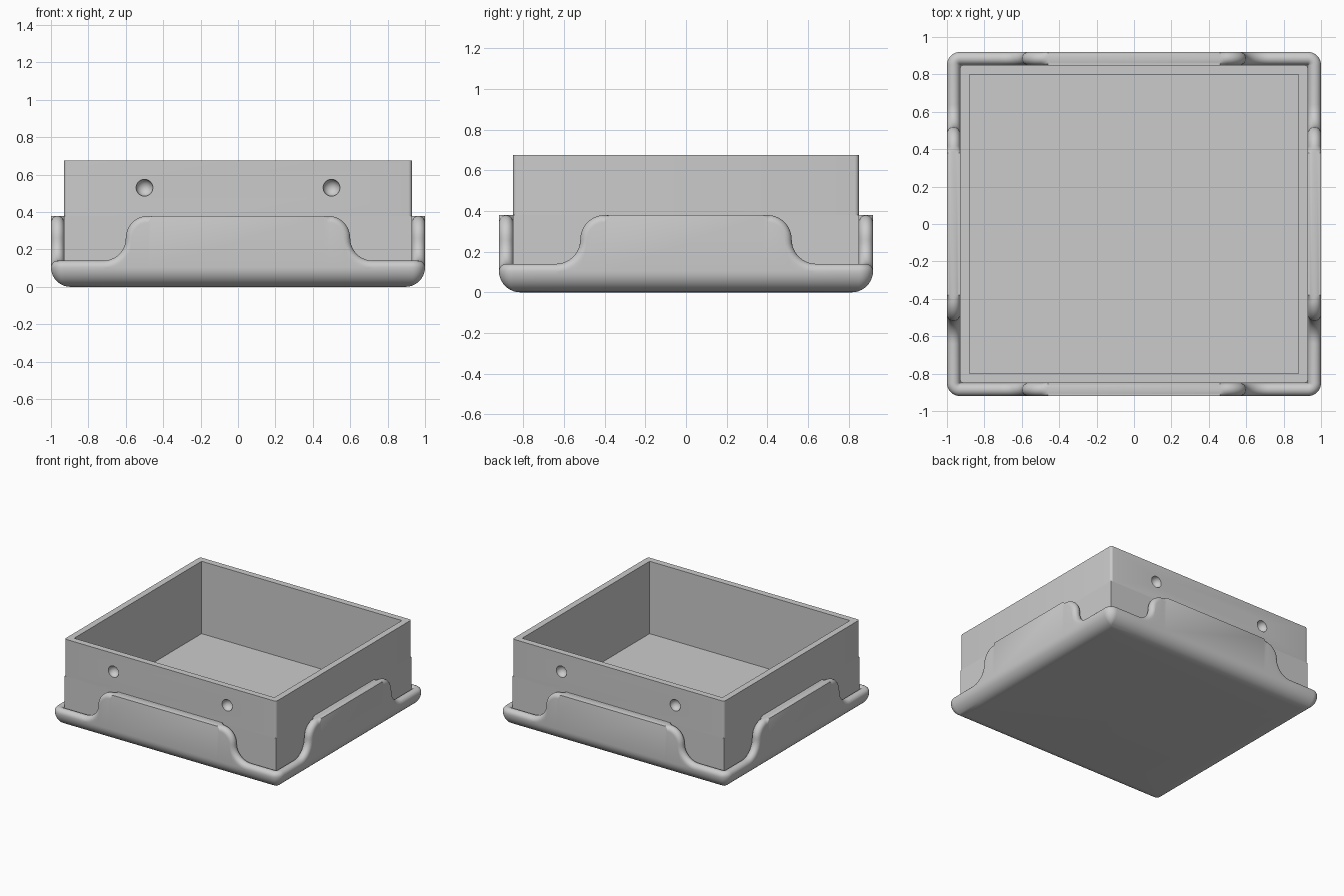
import bpy, bmesh
from math import sin, cos, pi
from mathutils import Vector

if "Cube" in bpy.data.objects:
    bpy.data.objects.remove(bpy.data.objects["Cube"])

HX, HY = 0.93, 0.85      # box half sizes
THICK = 0.07             # tray wall thickness
LOW, HIGH = 0.14, 0.38   # tray rim heights
R = 0.12                 # radius of the rim's S-curve
EDGE = THICK / 2         # rounding of the rim
FOOT = 0.105             # rounding under the tray
TOP, FLOOR = 0.675, 0.10

grey = bpy.data.materials.new("light grey")
grey.use_nodes = True
grey.diffuse_color = (0.6, 0.6, 0.6, 1)
grey.node_tree.nodes["Principled BSDF"].inputs["Base Color"].default_value = (0.6, 0.6, 0.6, 1)


def finish(name, bm):
    mesh = bpy.data.meshes.new(name)
    bmesh.ops.recalc_face_normals(bm, faces=bm.faces)
    bm.to_mesh(mesh)
    bm.free()
    obj = bpy.data.objects.new(name, mesh)
    bpy.context.collection.objects.link(obj)
    mesh.materials.append(grey)
    return obj


def select(obj):
    bpy.ops.object.select_all(action='DESELECT')
    obj.select_set(True)
    bpy.context.view_layer.objects.active = obj


def smooth(obj):
    select(obj)
    bpy.ops.object.shade_smooth_by_angle(angle=0.6)


def block(name, hx, hy, z0, z1, corner=0):
    bm = bmesh.new()
    bmesh.ops.create_cube(bm, size=2)
    for v in bm.verts:
        v.co = Vector((v.co.x * hx, v.co.y * hy, z1 if v.co.z > 0 else z0))
    if corner:
        upright = [e for e in bm.edges if abs(e.verts[0].co.z - e.verts[1].co.z) > 0.01]
        bmesh.ops.bevel(bm, geom=upright, offset=corner, segments=5, profile=0.5, affect='EDGES')
    return finish(name, bm)


def cut(obj, cutter):
    cutter.hide_render = True
    select(obj)
    mod = obj.modifiers.new("cut", 'BOOLEAN')
    mod.operation, mod.solver, mod.object = 'DIFFERENCE', 'EXACT', cutter
    bpy.ops.object.modifier_apply(modifier=mod.name)


# Open box: square-cornered lower walls, round-cornered upper walls
lower_box = block("lower_box", HX, HY, THICK, HIGH)
upper_box = block("upper_box", HX, HY, HIGH, TOP, corner=0.02)
cavity = block("cavity_cutter", HX - 0.05, HY - 0.05, FLOOR, 1)
cut(lower_box, cavity)
cut(upper_box, cavity)
bpy.data.objects.remove(cavity)

# Round dimples in the front and back walls
for x in (-0.5, 0.5):
    for y in (-HY, HY):
        bm = bmesh.new()
        bmesh.ops.create_uvsphere(bm, u_segments=32, v_segments=16, radius=0.045)
        bmesh.ops.translate(bm, verts=bm.verts, vec=(x, y, 0.53))
        dimple = finish("dimple_cutter", bm)
        cut(upper_box, dimple)
        bpy.data.objects.remove(dimple)
smooth(upper_box)


def rim_outline(length, half):
    """Stations along one side: position, height, normal along, normal up, rounding."""
    steps = [i * pi / 20 for i in range(11)]
    left = [(-length, LOW, 0, 1, 1)]
    left += [(-half - R + R * sin(a), LOW + R - R * cos(a), -sin(a), cos(a), 1) for a in steps]
    left += [(-half + R - R * cos(a), LOW + R + R * sin(a), -cos(a), sin(a), 1) for a in steps[1:]]
    left.append((-half + R + 0.02, HIGH, 0, 1, 0))
    return left + [(-u, z, -nu, nz, f) for u, z, nu, nz, f in reversed(left)]


def section(base, out, along, miter, z, nu, nz, f):
    """Cross-section of the tray wall, from underneath, over the rim, to inside."""
    pts = []
    for i in range(11):
        a = i * pi / 20
        d = THICK - FOOT + FOOT * sin(a)
        shift = out * d if d > 0 else miter * d
        pts.append(base + shift + Vector((0, 0, FOOT - FOOT * cos(a))))
    for i in range(11):
        a = i * pi / 10
        drop = EDGE * (1 - sin(a)) * f
        pts.append(base + out * EDGE * (1 + cos(a)) - along * nu * drop
                   + Vector((0, 0, z - nz * drop)))
    pts.append(base + Vector((0, 0, THICK)))
    return pts


# Tray: one wall section swept round all four sides and corners
rings = []
for out, length, depth, half in (((0, -1), HX, HY, 0.6), ((1, 0), HY, HX, 0.52),
                                 ((0, 1), HX, HY, 0.6), ((-1, 0), HY, HX, 0.52)):
    out = Vector((*out, 0))
    along = Vector((-out.y, out.x, 0))
    for u, z, nu, nz, f in rim_outline(length, half):
        rings.append(section(out * depth + along * u, out, along, out, z, nu, nz, f))
    corner = out * depth + along * length
    for i in range(9):
        a = i * pi / 16
        rings.append(section(corner, out * cos(a) + along * sin(a), along,
                             out + along, LOW, 0, 1, 1))
    # Straight stations at the ends share the mitred corner underneath
    end, start = rings[-10], rings[-9]
    end[:] = start

bm = bmesh.new()
# Every side starts where the previous corner ended
size = len(rim_outline(HX, 0.6)) + 9
for k in range(4):
    rings[k * size] = rings[k * size - 1]
grid = [[bm.verts.new(p) for p in ring] for ring in rings]
for k, ring in enumerate(grid):
    nxt = grid[(k + 1) % len(grid)]
    for j in range(len(ring) - 1):
        bm.faces.new((ring[j], nxt[j], nxt[j + 1], ring[j + 1]))
bmesh.ops.remove_doubles(bm, verts=bm.verts, dist=0.0002)
bmesh.ops.dissolve_degenerate(bm, edges=bm.edges, dist=0.0001)
# Close the underside and the hidden tray floor
bmesh.ops.holes_fill(bm, edges=[e for e in bm.edges if e.is_boundary], sides=0)
tray = finish("tray", bm)
smooth(tray)
